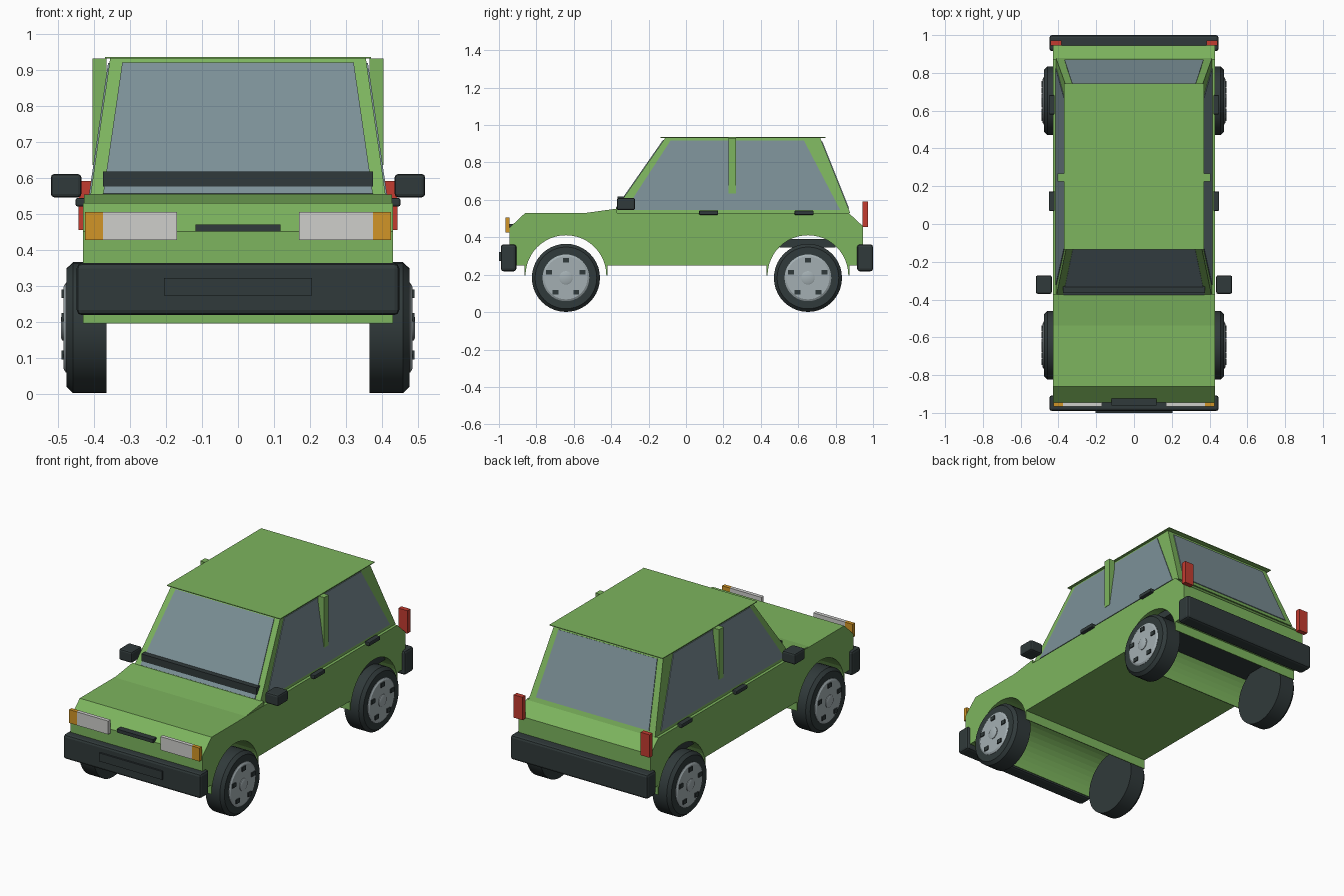
import bpy, bmesh, math
from mathutils import Vector

if "Cube" in bpy.data.objects:
    bpy.data.objects.remove(bpy.data.objects["Cube"])


def material(name, rgb):
    m = bpy.data.materials.new(name)
    m.diffuse_color = (*rgb, 1)
    m.use_nodes = True
    m.node_tree.nodes["Principled BSDF"].inputs["Base Color"].default_value = m.diffuse_color
    return m


GREEN = material("green_paint", (0.205, 0.46, 0.112))
GLASS = material("window_glass", (0.20, 0.28, 0.31))
BLACK = material("dark_rubber", (0.030, 0.042, 0.043))
RED = material("tail_red", (0.55, 0.045, 0.03))
ORANGE = material("indicator_orange", (0.64, 0.30, 0.02))
LAMP = material("lamp_white", (0.62, 0.62, 0.60))
RIM = material("wheel_grey", (0.37, 0.43, 0.45))


def finish(bm, name, mat, smooth=False):
    bmesh.ops.recalc_face_normals(bm, faces=bm.faces)
    me = bpy.data.meshes.new(name)
    bm.to_mesh(me)
    bm.free()
    me.materials.append(mat)
    ob = bpy.data.objects.new(name, me)
    bpy.context.collection.objects.link(ob)
    if smooth:
        bpy.ops.object.select_all(action='DESELECT')
        ob.select_set(True)
        bpy.context.view_layer.objects.active = ob
        bpy.ops.object.shade_smooth_by_angle(angle=math.radians(30))
    return ob


def box(name, x, y, z, mat, bevel=0):
    bm = bmesh.new()
    bmesh.ops.create_cube(bm, size=1)
    for v in bm.verts:
        v.co = [a[0] + (c + 0.5) * (a[1] - a[0]) for a, c in zip((x, y, z), v.co)]
    if bevel:
        bmesh.ops.bevel(bm, geom=bm.edges[:], offset=bevel, segments=2,
                        profile=0.5, affect='EDGES')
    return finish(bm, name, mat)


def pair(name, x, y, z, mat, bevel=0):
    box(name + "_right", x, y, z, mat, bevel)
    box(name + "_left", (-x[1], -x[0]), y, z, mat, bevel)


def prism(name, outline, direction, mat):
    bm = bmesh.new()
    face = bm.faces.new([bm.verts.new(p) for p in outline])
    ext = bmesh.ops.extrude_face_region(bm, geom=[face], use_keep_orig=True)
    for v in ext["geom"]:
        if isinstance(v, bmesh.types.BMVert):
            v.co += Vector(direction)
    return finish(bm, name, mat)


def lathe(name, x_r, y, z, mat, steps=40):
    """Revolve (x, radius) points around a wheel axis."""
    bm = bmesh.new()
    rings = []
    for x, r in x_r:
        rings.append([bm.verts.new((x, y + r * math.cos(2 * math.pi * i / steps),
                                    z + r * math.sin(2 * math.pi * i / steps)))
                      for i in range(steps)])
    for a, b in zip(rings, rings[1:]):
        for i in range(steps):
            j = (i + 1) % steps
            bm.faces.new((a[i], a[j], b[j], b[i]))
    bm.faces.new(rings[0])
    bm.faces.new(rings[-1])
    return finish(bm, name, mat, True)


# Lower body: side profile with both wheel arches and their lips
AXLES = (-0.642, 0.652)
profile = [(-0.945, 0.25)]
for cy in AXLES:
    profile += [(cy - 0.221, 0.25), (cy - 0.221, 0.195)]
    profile += [(cy - 0.216 * math.cos(math.pi * i / 24),
                 0.195 + 0.216 * math.sin(math.pi * i / 24)) for i in range(25)]
    profile += [(cy + 0.221, 0.195), (cy + 0.221, 0.25)]
profile += [(0.945, 0.25), (0.945, 0.46), (0.87, 0.53), (-0.37, 0.53),
            (-0.86, 0.53), (-0.945, 0.45)]
prism("lower_body", [(-0.43, y, z) for y, z in profile], (0.86, 0, 0), GREEN)

# Raised rear of the bonnet
prism("bonnet_rise", [(-0.428, y, z) for y, z in
      ((-0.545, 0.529), (-0.37, 0.529), (-0.37, 0.553))], (0.856, 0, 0), GREEN)

# Cabin: tapered block
low = [Vector(p) for p in ((-0.413, -0.39, 0.53), (0.413, -0.39, 0.53),
                           (0.413, 0.878, 0.53), (-0.413, 0.878, 0.53))]
top = [Vector(p) for p in ((-0.355, -0.11, 0.932), (0.355, -0.11, 0.932),
                           (0.355, 0.717, 0.932), (-0.355, 0.717, 0.932))]
bm = bmesh.new()
lv = [bm.verts.new(p) for p in low]
tv = [bm.verts.new(p) for p in top]
bm.faces.new(lv)
bm.faces.new(tv)
for i in range(4):
    j = (i + 1) % 4
    bm.faces.new((lv[i], lv[j], tv[j], tv[i]))
finish(bm, "cabin", GREEN)

# Thin overhanging roof sheet
box("roof", (-0.37, 0.37), (-0.135, 0.745), (0.931, 0.935), GREEN)


# Glass plates laid on the four cabin walls (u along the wall, v up it)
def window(name, i, corners):
    a, b, c, d = low[i], low[(i + 1) % 4], top[(i + 1) % 4], top[i]
    n = (b - a).cross(d - a).normalized()
    pts = [a.lerp(b, u).lerp(d.lerp(c, u), v) - n * 0.002 for u, v in corners]
    prism(name, pts, n * 0.006, GLASS)


window("windscreen", 0, ((0.043, 0.06), (0.957, 0.06), (0.95, 0.965), (0.05, 0.965)))
window("rear_window", 2, ((0.05, 0.06), (0.95, 0.06), (0.95, 0.95), (0.05, 0.95)))
window("right_window", 1, ((0.044, 0.04), (0.962, 0.04), (0.89, 0.965), (0.045, 0.965)))
window("left_window", 3, ((0.038, 0.04), (0.956, 0.04), (0.955, 0.965), (0.11, 0.965)))

# Side trim
pair("door_pillar", (0.365, 0.404), (0.226, 0.268), (0.635, 0.931), GREEN)
pair("mirror", (0.435, 0.52), (-0.37, -0.272), (0.545, 0.61), BLACK, 0.01)
pair("front_handle", (0.42, 0.451), (0.07, 0.172), (0.52, 0.543), BLACK, 0.005)
pair("rear_handle", (0.42, 0.451), (0.58, 0.682), (0.52, 0.543), BLACK, 0.005)

# Front and rear trim
box("wiper_panel", (-0.375, 0.375), (-0.365, -0.33), (0.575, 0.617), BLACK)
box("front_bumper", (-0.448, 0.448), (-0.99, -0.907), (0.218, 0.362), BLACK, 0.014)
box("rear_bumper", (-0.448, 0.448), (0.915, 1.0), (0.218, 0.362), BLACK, 0.014)
box("blank_plate", (-0.205, 0.205), (-1.0, -0.985), (0.272, 0.321), BLACK)
box("grille_bar", (-0.118, 0.118), (-0.96, -0.925), (0.45, 0.47), BLACK)
pair("headlight", (0.17, 0.375), (-0.966, -0.944), (0.426, 0.505), LAMP)
pair("indicator", (0.375, 0.425), (-0.966, -0.944), (0.426, 0.505), ORANGE)
pair("tail_light", (0.385, 0.443), (0.944, 0.972), (0.455, 0.59), RED)

# Dark tank under the rear floor
box("under_tank", (-0.40, 0.40), (0.50, 0.80), (0.345, 0.39), BLACK)

# Wheels: tyre, rim disc, cap and five dark slots
for end, cy in zip(("front", "rear"), AXLES):
    for side, s in (("left", -1), ("right", 1)):
        tag = f"{end}_{side}"
        cz = 0.183
        lathe(f"tyre_{tag}", ((s * 0.365, 0.182), (s * 0.458, 0.182),
                              (s * 0.476, 0.165), (s * 0.476, 0.12)), cy, cz, BLACK)
        lathe(f"rim_{tag}", ((s * 0.46, 0.125), (s * 0.478, 0.125),
                             (s * 0.484, 0.115)), cy, cz, RIM)
        lathe(f"cap_{tag}", ((s * 0.47, 0.036), (s * 0.488, 0.036),
                             (s * 0.491, 0.03)), cy, cz, RIM, 24)
        for k in range(5):
            a = math.pi / 2 + k * 2 * math.pi / 5
            y, z = cy + 0.094 * math.cos(a), cz + 0.094 * math.sin(a)
            box(f"slot_{tag}_{k + 1}", sorted((s * 0.47, s * 0.490)),
                (y - 0.016, y + 0.016), (z - 0.012, z + 0.012), BLACK)
